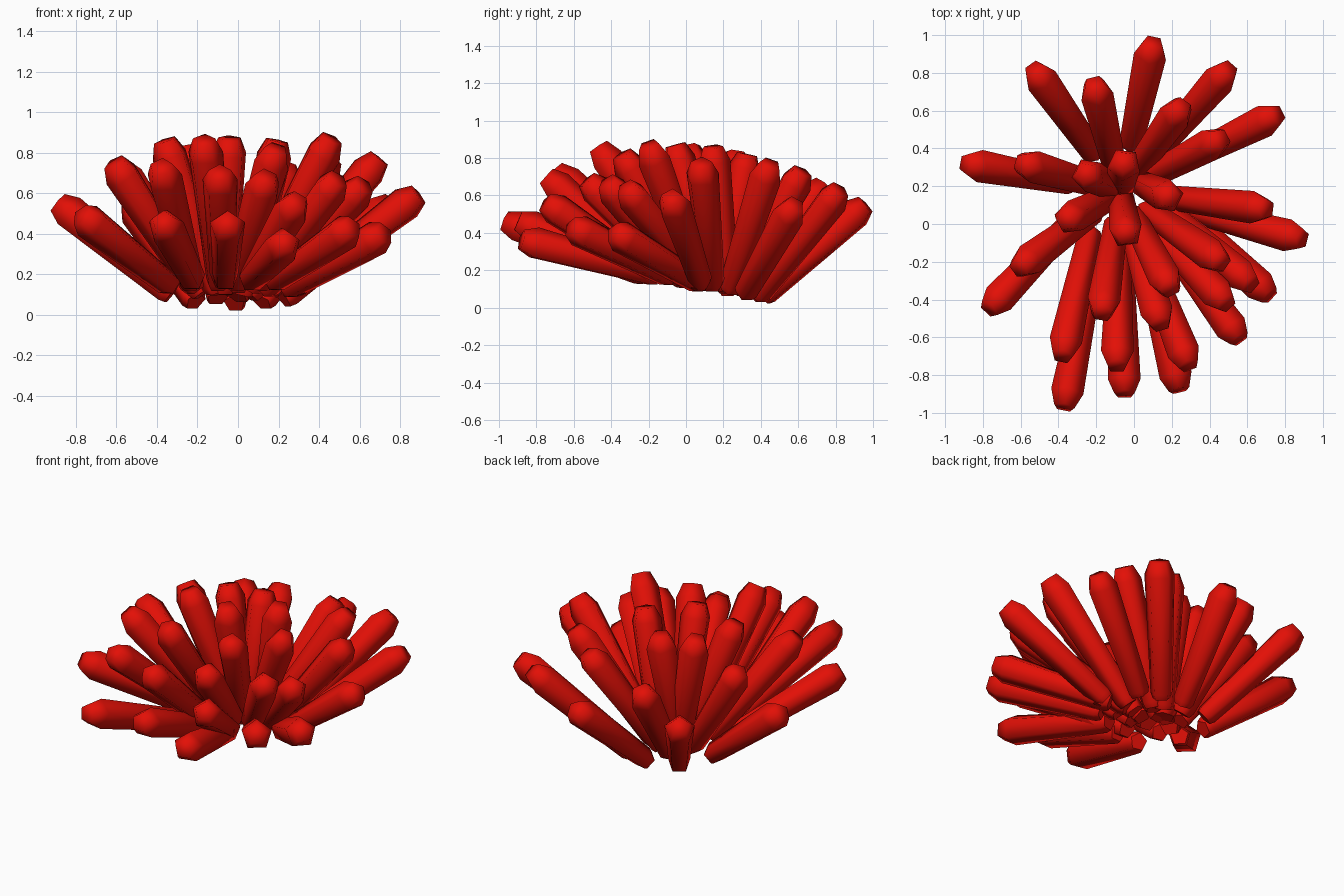
import bpy, bmesh, math
from mathutils import Vector

if "Cube" in bpy.data.objects:
    bpy.data.objects.remove(bpy.data.objects["Cube"])

red = bpy.data.materials.new("red")
red.diffuse_color = (0.77, 0.005, 0.002, 1)
red.use_nodes = True
red.node_tree.nodes["Principled BSDF"].inputs["Base Color"].default_value = red.diffuse_color

SIDES = 5
CENTRE = Vector((-0.07, 0.17, 0))
# (distance along the arm 0..1, radius)
PROFILE = [(0, 0.054), (0.04, 0.066), (0.90, 0.091), (1, 0.058)]

# Tip of every arm, from the crown outwards
TIPS = [
    (-.04, -.06, .87), (-.36, .02, .86), (-.26, .27, .83), (-.05, .33, .82),
    (.19, .14, .86), (-.17, -.47, .86), (.19, -.34, .82), (.46, -.20, .87),
    (.70, .08, .77), (.46, .45, .77), (.25, .62, .73), (-.59, .32, .73),
    (-.61, -.23, .75), (-.38, -.70, .73), (-.09, -.75, .70), (.29, -.75, .56),
    (.14, -.53, .68), (.49, -.42, .67), (.62, -.32, .64), (.10, .96, .55),
    (.50, .82, .63), (.76, .58, .55), (-.21, .74, .66), (-.53, .82, .56),
    (-.89, .32, .55), (.89, -.08, .59), (.72, -.38, .40), (.56, -.61, .43),
    (-.77, -.45, .49), (-.37, -.97, .46), (-.05, -.90, .46), (.24, -.88, .36),
]
# Roots that stray from the regular spread: arm number -> (x, y)
STRAYS = {
    5: (.03, .22), 14: (-.23, -.04), 19: (.13, .10), 27: (.24, .08),
    28: (.17, -.08), 29: (-.33, .01), 30: (-.22, -.22), 32: (.06, -.15),
}


def arm(name, base, tip):
    """Five-sided club from base to tip with a bevelled end."""
    axis = tip - base
    rot = axis.to_track_quat('Z', 'Y')
    bm = bmesh.new()
    rings = []
    for t, r in PROFILE:
        ring = []
        for i in range(SIDES):
            a = 2 * math.pi * i / SIDES + math.pi / 2
            ring.append(bm.verts.new(base + axis * t + rot @ Vector((r * math.cos(a), r * math.sin(a), 0))))
        rings.append(ring)
    for lo, hi in zip(rings, rings[1:]):
        for i in range(SIDES):
            j = (i + 1) % SIDES
            bm.faces.new((lo[i], lo[j], hi[j], hi[i]))
    # End caps: crisp at the root, softly shaded at the tip
    root = bm.faces.new(rings[0][::-1])
    bm.faces.new(rings[-1])
    for f in bm.faces:
        f.smooth = True
    for e in root.edges:
        e.smooth = False
    mesh = bpy.data.meshes.new(name)
    bm.to_mesh(mesh)
    bm.free()
    mesh.materials.append(red)
    bpy.context.collection.objects.link(bpy.data.objects.new(name, mesh))


# Roots spread out from the centre and sit lower towards the back
for n, co in enumerate(TIPS, 1):
    tip = Vector(co)
    out = Vector((tip.x, tip.y, 0)) - CENTRE
    base = CENTRE + out * min(0.38 * out.length, 0.36)
    if n in STRAYS:
        base.x, base.y = STRAYS[n]
    base.z = 0.145 - 0.22 * max(base.y, -0.1)
    arm(f"tentacle_{n:02d}", base, tip)
